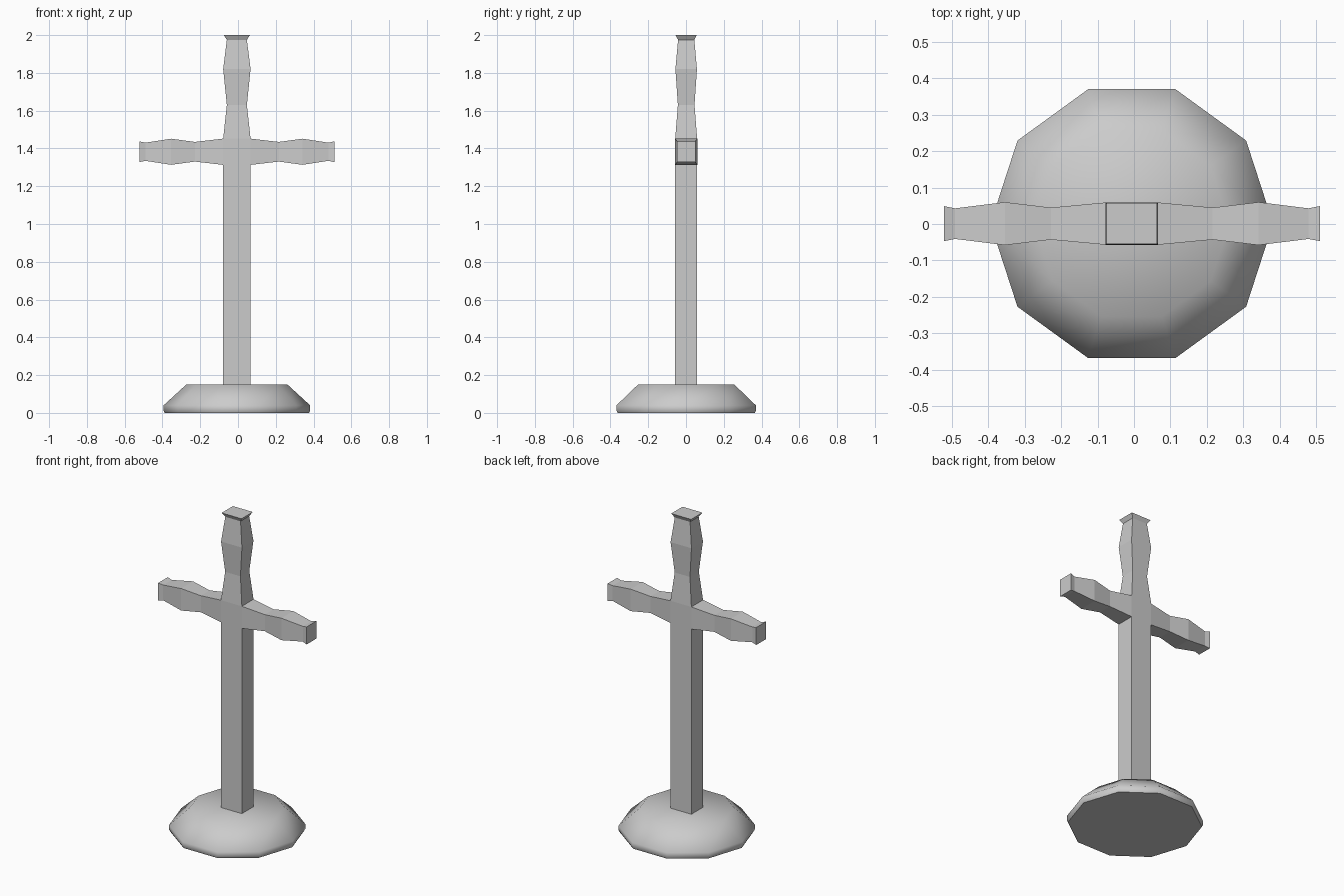
import bpy, bmesh, math
from mathutils import Vector

if "Cube" in bpy.data.objects:
    bpy.data.objects.remove(bpy.data.objects["Cube"])

CX, CY = -0.006, 0.001
ZC = 1.3825          # height of the crossing


def make_object(name, bm):
    bmesh.ops.recalc_face_normals(bm, faces=bm.faces)
    mesh = bpy.data.meshes.new(name)
    bm.to_mesh(mesh)
    bm.free()
    ob = bpy.data.objects.new(name, mesh)
    bpy.context.collection.objects.link(ob)
    return ob


# Cross: a central block whose four sides are extruded into limbs
bm = bmesh.new()
W, D, H = 0.0725, 0.058, 0.0695
bmesh.ops.create_cube(bm, size=2)
for v in bm.verts:
    v.co = Vector((CX + v.co.x * W, CY + v.co.y * D, ZC + v.co.z * H))


def extrude_limb(direction, sections):
    """Each section: (distance from crossing, half width, half depth in y)."""
    d = Vector(direction)
    bm.normal_update()
    face = max(bm.faces, key=lambda f: f.normal.dot(d))
    for dist, half, depth in sections:
        face = bmesh.ops.extrude_discrete_faces(bm, faces=[face])["faces"][0]
        mid = face.calc_center_median()
        for v in face.verts:
            o = v.co - mid
            sy = math.copysign(depth, o.y)
            if d.x:
                v.co = (CX + d.x * dist, CY + sy, ZC + math.copysign(half, o.z))
            else:
                v.co = (CX + math.copysign(half, o.x), CY + sy, ZC + d.z * dist)


arm = [(0.222, 0.052, 0.044), (0.348, 0.069, 0.059),
       (0.485, 0.048, 0.042), (0.516, 0.055, 0.048)]
top = [(1.63 - ZC, 0.053, 0.044), (1.82 - ZC, 0.0725, 0.057),
       (1.975 - ZC, 0.053, 0.043), (2.0 - ZC, 0.069, 0.056)]
extrude_limb((0, 0, -1), [(ZC - 0.13, W, D)])
extrude_limb((0, 0, 1), top)
extrude_limb((1, 0, 0), arm)
extrude_limb((-1, 0, 0), arm)
make_object("cross", bm)

# Base: ten-sided smooth-shaded plinth
bm = bmesh.new()
N = 10
rings = []
for r, z in [(0.382, 0), (0.388, 0.012), (0.388, 0.04), (0.268, 0.15)]:
    rings.append([bm.verts.new((CX + r * math.cos(2 * math.pi * i / N),
                                CY + r * math.sin(2 * math.pi * i / N), z))
                  for i in range(N)])
for a, b in zip(rings, rings[1:]):
    for i in range(N):
        j = (i + 1) % N
        bm.faces.new((a[i], a[j], b[j], b[i]))
bm.faces.new(rings[-1])
bm.faces.new(rings[0][::-1])
base = make_object("base", bm)
bpy.context.view_layer.objects.active = base
base.select_set(True)
bpy.ops.object.shade_smooth_by_angle(angle=math.radians(60))
